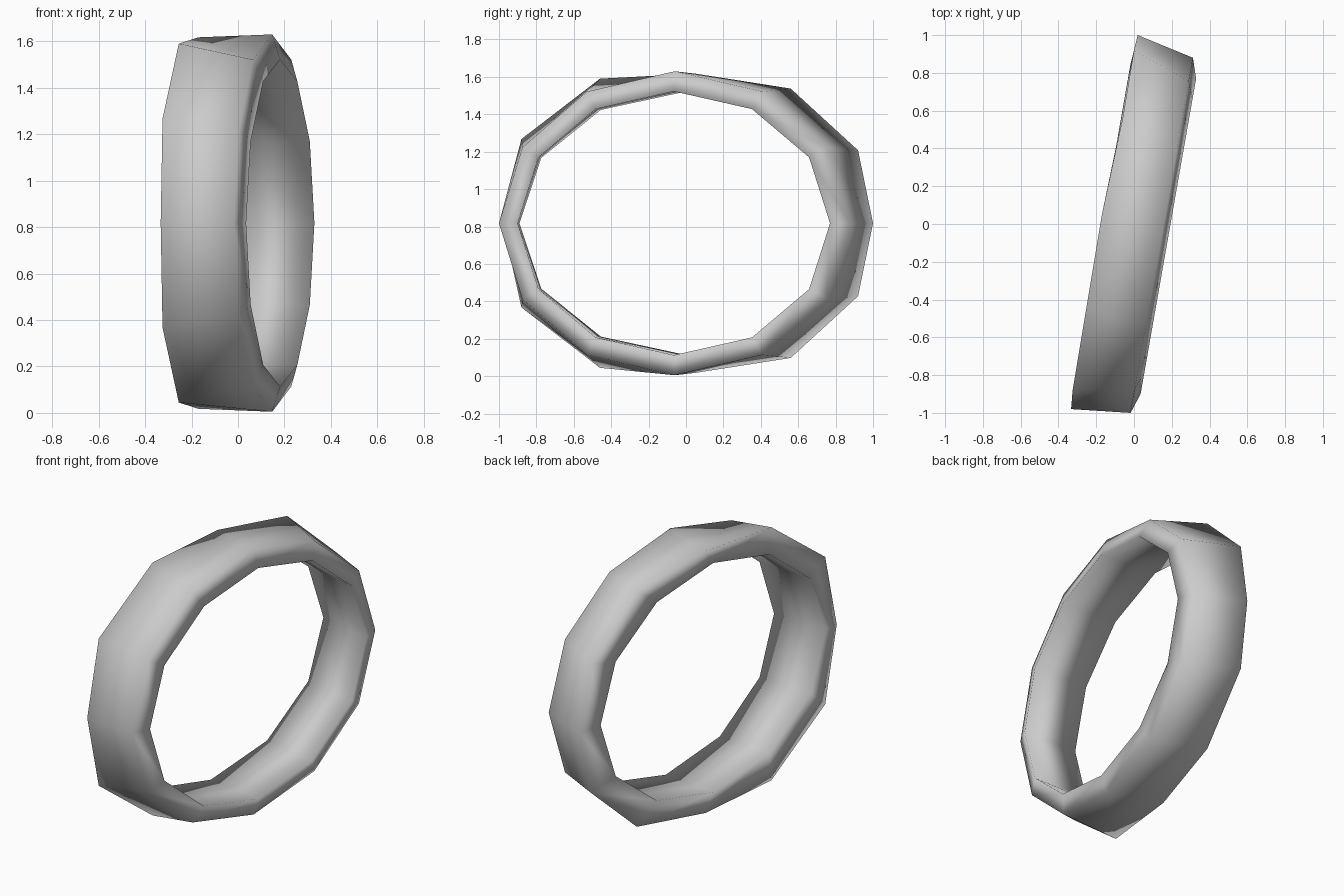
import bpy, bmesh
from math import cos, sin, pi

if "Cube" in bpy.data.objects:
    bpy.data.objects.remove(bpy.data.objects["Cube"])

MID_Z = 0.8175
SIDES = 12


def ellipse(cx, cy, rx, ry, rz):
    """Slanted elliptical rim with twelve corners."""
    return [(cx + rx * cos(2 * pi * i / SIDES),
             cy + ry * cos(2 * pi * i / SIDES),
             MID_Z + rz * sin(2 * pi * i / SIDES)) for i in range(SIDES)]


def mirrored(half):
    """Upper half of a rim (x, y, height over the middle), mirrored downwards."""
    lower = [(x, y, -h) for x, y, h in reversed(half[1:-1])]
    return [(x, y, MID_Z + h) for x, y, h in half + lower]


# Four rims: outer right, inner right, inner left, uneven outer left
outer_right = ellipse(0.147, -0.06, 0.165, 0.94, 0.8125)
inner_right = ellipse(0.182, -0.065, 0.147, 0.835, 0.705)
inner_left = ellipse(-0.17, -0.02, 0.152, 0.87, 0.70)
outer_left = mirrored([(0.02, 1.0, 0), (0.0, 0.92, 0.39), (-0.06, 0.56, 0.72),
                       (-0.17, 0.05, 0.80), (-0.255, -0.46, 0.773),
                       (-0.325, -0.88, 0.45), (-0.333, -0.98, 0)])

# Ring band: join the rims into a closed four-sided section
bm = bmesh.new()
rims = [[bm.verts.new(p) for p in rim]
        for rim in (outer_right, inner_right, inner_left, outer_left)]
for k in range(4):
    a, b = rims[k], rims[(k + 1) % 4]
    for i in range(SIDES):
        j = (i + 1) % SIDES
        bm.faces.new((a[i], a[j], b[j], b[i])).smooth = True
bmesh.ops.recalc_face_normals(bm, faces=bm.faces)
mesh = bpy.data.meshes.new("ring_band")
bm.to_mesh(mesh)
bm.free()
bpy.context.collection.objects.link(bpy.data.objects.new("ring_band", mesh))
